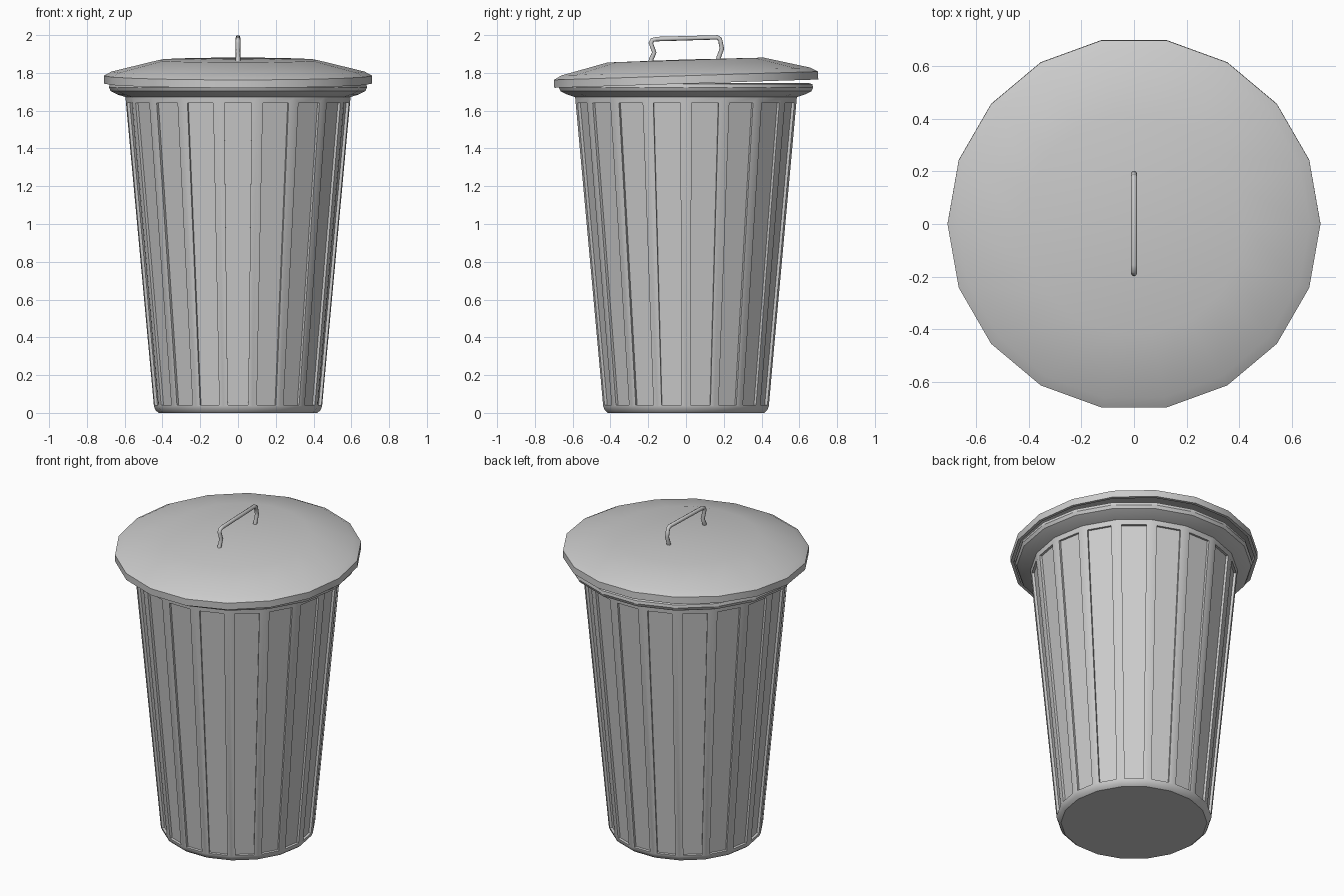
import bpy, bmesh
from math import sin, cos, radians, pi
from mathutils import Matrix

if "Cube" in bpy.data.objects:
    bpy.data.objects.remove(bpy.data.objects["Cube"])

SIDES = 18


def lathe(bm, profile):
    """Spin an (r, z) profile round z; r = 0 makes a pole. Returns faces per band."""
    rings = []
    for r, z in profile:
        n = SIDES if r > 0 else 1
        rings.append([bm.verts.new((r * cos(2 * pi * i / SIDES), r * sin(2 * pi * i / SIDES), z))
                      for i in range(n)])
    bands = []
    for a, b in zip(rings, rings[1:]):
        band = []
        for i in range(SIDES):
            j = (i + 1) % SIDES
            if len(a) == 1:
                vs = (a[0], b[j], b[i])
            elif len(b) == 1:
                vs = (a[i], a[j], b[0])
            else:
                vs = (a[i], a[j], b[j], b[i])
            band.append(bm.faces.new(vs))
        bands.append(band)
    return bands


def recess(bm, face, width, low, high, depth):
    """Sink a panel into a wall face whose verts run bottom-left, bottom-right, top-right, top-left."""
    vs = list(face.verts)
    face.normal_update()
    n = face.normal.copy()
    co = [v.co.copy() for v in vs]
    bot, top = (co[0] + co[1]) / 2, (co[2] + co[3]) / 2
    inner = []
    for k, c in enumerate(co):
        mid, shift = (bot, (top - bot) * low) if k < 2 else (top, (bot - top) * high)
        inner.append(mid + (c - mid) * width + shift)
    edge = [bm.verts.new(p) for p in inner]
    floor = [bm.verts.new(p - n * depth) for p in inner]
    bm.faces.remove(face)
    for k in range(4):
        m = (k + 1) % 4
        bm.faces.new((vs[k], vs[m], edge[m], edge[k]))
        bm.faces.new((edge[k], edge[m], floor[m], floor[k]))
    bm.faces.new(floor)


def finish(bm, name):
    bmesh.ops.recalc_face_normals(bm, faces=bm.faces)
    me = bpy.data.meshes.new(name)
    bm.to_mesh(me)
    bm.free()
    ob = bpy.data.objects.new(name, me)
    bpy.context.collection.objects.link(ob)
    bpy.ops.object.select_all(action='DESELECT')
    ob.select_set(True)
    bpy.context.view_layer.objects.active = ob
    bpy.ops.object.shade_smooth_by_angle(angle=radians(30))
    return ob


# Can body: bevelled foot, tapered wall, flared rim, hollow inside
bm = bmesh.new()
bands = lathe(bm, [(0, 0), (0.42, 0), (0.436, 0.013), (0.445, 0.034), (0.596, 1.672),
                   (0.64, 1.686), (0.674, 1.703), (0.683, 1.722), (0.68, 1.74), (0.66, 1.746),
                   (0.575, 1.746), (0.415, 0.04), (0, 0.04)])
for f in bands[3]:
    recess(bm, f, 0.7, 0.004, 0.019, 0.015)
finish(bm, "can_body")

# Lid: shallow dome with a lip, sitting slightly tilted
bm = bmesh.new()
lathe(bm, [(0, 1.852), (0.41, 1.848), (0.66, 1.79), (0.692, 1.775), (0.692, 1.743),
           (0.71, 1.743), (0.71, 1.785), (0.67, 1.807), (0.42, 1.868), (0, 1.871)])
pivot = Matrix.Translation((0, 0, 1.79))
bm.transform(pivot @ Matrix.Rotation(radians(1.8), 4, 'X') @ pivot.inverted())
finish(bm, "lid")

# Handle: bent bar swept along a kinked path
path = [(-0.188, 1.858), (-0.184, 1.872), (-0.168, 1.908), (-0.186, 1.958), (-0.178, 1.974),
        (-0.155, 1.979), (0.165, 1.988), (0.18, 1.978), (0.19, 1.928), (0.174, 1.885), (0.172, 1.868)]
cu = bpy.data.curves.new("lid_handle", 'CURVE')
cu.dimensions = '3D'
cu.bevel_depth = 0.012
cu.bevel_resolution = 2
cu.use_fill_caps = True
sp = cu.splines.new('POLY')
sp.points.add(len(path) - 1)
for p, (y, z) in zip(sp.points, path):
    p.co = (0, y, z, 1)
bpy.context.collection.objects.link(bpy.data.objects.new("lid_handle", cu))
